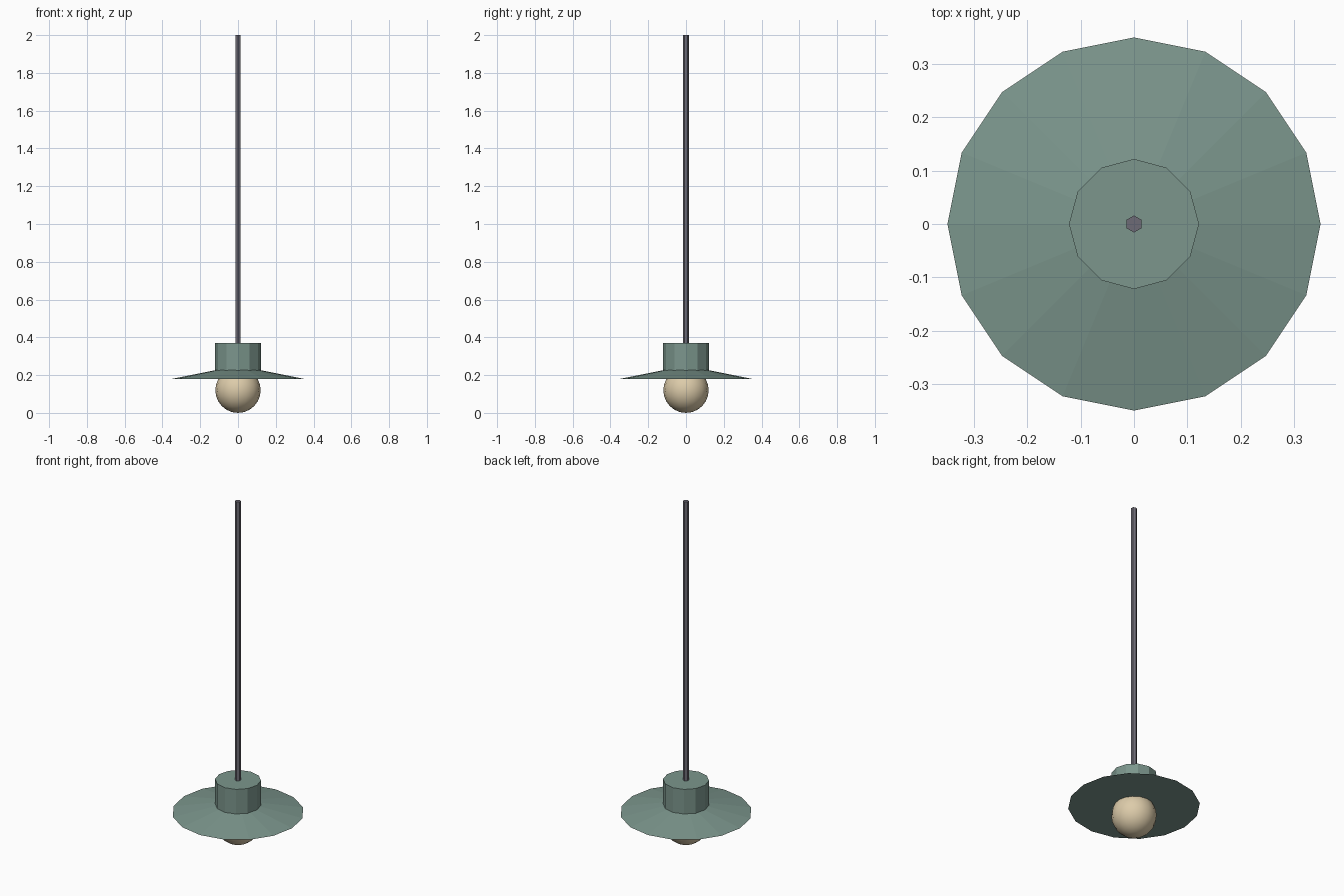
import bpy
import math

cube = bpy.data.objects.get("Cube")
if cube:
    bpy.data.objects.remove(cube, do_unlink=True)


def material(name, rgb):
    mat = bpy.data.materials.new(name)
    mat.use_nodes = True
    mat.diffuse_color = (*rgb, 1)
    mat.node_tree.nodes["Principled BSDF"].inputs["Base Color"].default_value = (*rgb, 1)
    return mat


def finish(name, mat):
    obj = bpy.context.object
    obj.name = obj.data.name = name
    obj.data.materials.append(mat)
    return obj


def tapered(name, mat, sides, bottom_radius, top_radius, z0, z1):
    """Upright closed cone or cylinder with flat faces."""
    bpy.ops.mesh.primitive_cone_add(
        vertices=sides, radius1=bottom_radius, radius2=top_radius,
        depth=z1 - z0, location=(0, 0, (z0 + z1) / 2))
    return finish(name, mat)


green = material("sage green", (0.20, 0.305, 0.265))
metal = material("dark grey metal", (0.155, 0.148, 0.18))
cream = material("warm cream", (0.72, 0.60, 0.40))

# Hanging rod, socket cap and wide shade
tapered("hanging_rod", metal, 6, 0.016, 0.016, 0.36, 2.0)
tapered("socket_cap", green, 12, 0.122, 0.122, 0.20, 0.37)
tapered("lamp_shade", green, 16, 0.35, 0.10, 0.18, 0.23)

# Round bulb
bpy.ops.mesh.primitive_uv_sphere_add(segments=16, ring_count=12, radius=0.12, location=(0, 0, 0.12))
finish("bulb", cream)
bpy.ops.object.shade_smooth_by_angle(angle=math.radians(40))
